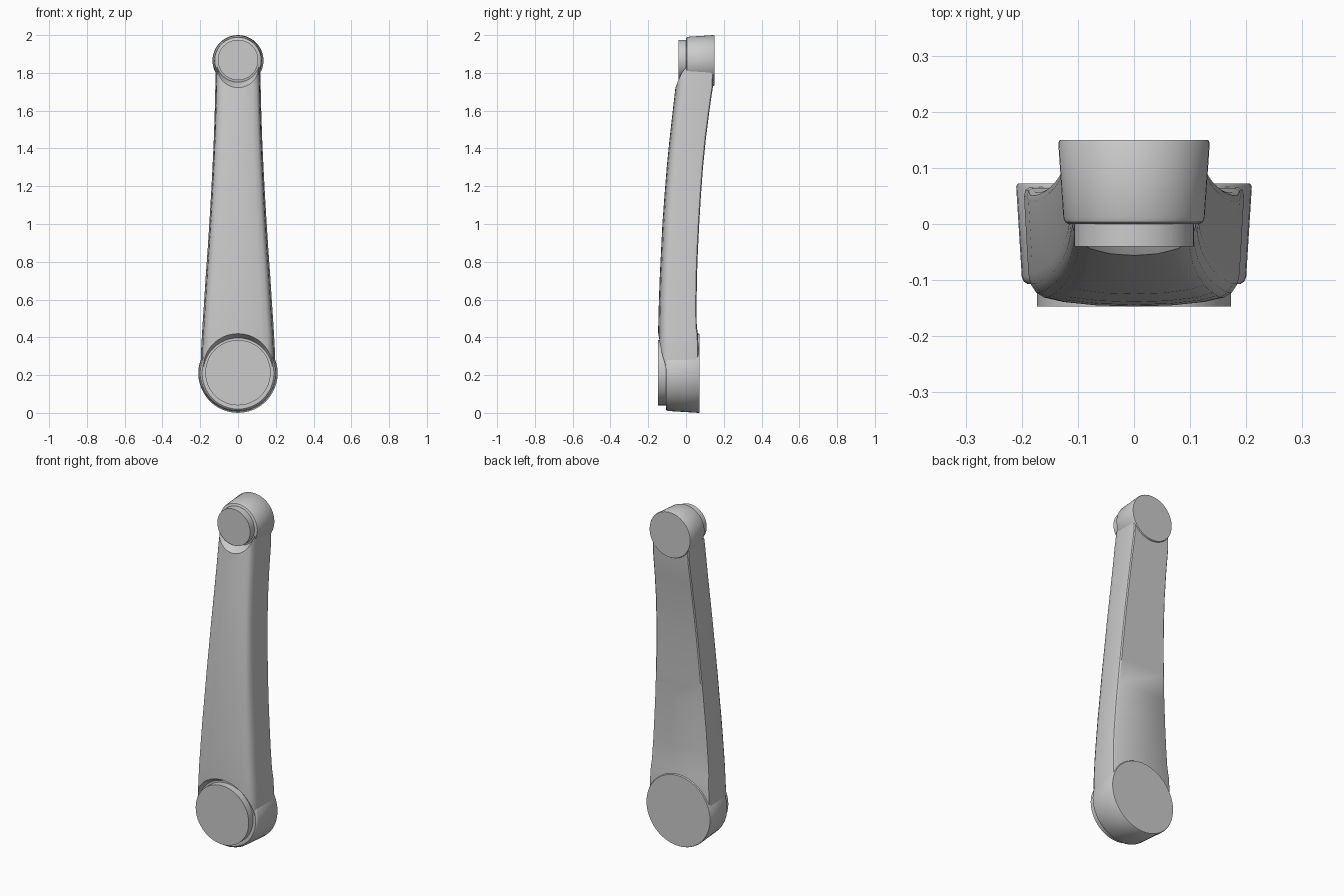
import bpy, bmesh, math

if "Cube" in bpy.data.objects:
    bpy.data.objects.remove(bpy.data.objects["Cube"])

grey = bpy.data.materials.new("satin grey")
grey.diffuse_color = (0.6, 0.6, 0.6, 1)
grey.use_nodes = True
grey.node_tree.nodes["Principled BSDF"].inputs["Base Color"].default_value = grey.diffuse_color


def loft(name, rings):
    """Skin closed rings of points and cap both ends."""
    bm = bmesh.new()
    vr = [[bm.verts.new(p) for p in ring] for ring in rings]
    n = len(vr[0])
    for a, b in zip(vr, vr[1:]):
        for i in range(n):
            j = (i + 1) % n
            bm.faces.new((a[i], a[j], b[j], b[i]))
    bm.faces.new(vr[0])
    bm.faces.new(vr[-1])
    bmesh.ops.recalc_face_normals(bm, faces=bm.faces[:])
    me = bpy.data.meshes.new(name)
    bm.to_mesh(me)
    bm.free()
    me.materials.append(grey)
    ob = bpy.data.objects.new(name, me)
    bpy.context.collection.objects.link(ob)
    return ob


def lathe(name, z, profile, n=48):
    """Revolve (y, radius) points around a y axis at height z."""
    return loft(name, [[(r * math.cos(2 * math.pi * i / n), y,
                         z + r * math.sin(2 * math.pi * i / n))
                        for i in range(n)] for y, r in profile])


def activate(ob):
    bpy.ops.object.select_all(action='DESELECT')
    ob.select_set(True)
    bpy.context.view_layer.objects.active = ob


def section(z, w, f, b):
    """Arm cross-section: domed front, rounded shoulders, flat back."""
    half = [(0.35 * w, f + 0.002), (0.65 * w, f + 0.008), (0.82 * w, f + 0.016),
            (0.89 * w, f + 0.025), (0.94 * w, f + 0.040), (0.96 * w, f + 0.058),
            (w, b - 0.016), (0.985 * w, b - 0.005), (0.94 * w, b)]
    pts = [(0, f)] + half + [(-x, y) for x, y in reversed(half)]
    return [(x, y, z) for x, y in pts]


# Arm: z, half width, front y, back y
arm = loft("crank_arm", [section(*s) for s in (
    (0.21, 0.195, -0.147, 0.066), (0.32, 0.196, -0.147, 0.066),
    (0.41, 0.191, -0.147, 0.064), (0.46, 0.188, -0.147, 0.057),
    (0.58, 0.180, -0.144, 0.056), (0.72, 0.171, -0.139, 0.058),
    (0.86, 0.161, -0.132, 0.063), (1.00, 0.152, -0.125, 0.070),
    (1.15, 0.143, -0.114, 0.079), (1.30, 0.135, -0.102, 0.090),
    (1.45, 0.128, -0.087, 0.105), (1.60, 0.123, -0.070, 0.124),
    (1.73, 0.120, -0.055, 0.143), (1.85, 0.116, -0.040, 0.146))])

# Sloped recesses around the two front discs
for z, profile in ((0.212, ((-0.104, 0.183), (-0.20, 0.238))),
                   (1.867, ((0.003, 0.115), (-0.02, 0.122),
                            (-0.055, 0.145), (-0.12, 0.19)))):
    cutter = lathe("recess_cutter", z, profile)
    cutter.hide_render = True
    mod = arm.modifiers.new("recess", 'BOOLEAN')
    mod.operation = 'DIFFERENCE'
    mod.solver = 'EXACT'
    mod.object = cutter
    activate(arm)
    bpy.ops.object.modifier_apply(modifier=mod.name)
    bpy.data.objects.remove(cutter)

# Tapered end bosses
lower = lathe("lower_boss", 0.21, (
    (0.072, 0.207), (0.067, 0.210), (-0.094, 0.200), (-0.102, 0.197), (-0.107, 0.190)))
upper = lathe("upper_boss", 1.865, (
    (0.150, 0.132), (0.145, 0.135), (0.012, 0.126), (0.004, 0.123), (0.0, 0.117)))

# Raised front discs
lower_disc = lathe("lower_disc", 0.213, ((-0.10, 0.173), (-0.147, 0.173)))
upper_disc = lathe("upper_disc", 1.868, ((0.01, 0.107), (-0.04, 0.107)))

for ob in (arm, lower, upper, lower_disc, upper_disc):
    activate(ob)
    bpy.ops.object.shade_smooth_by_angle(angle=math.radians(35))
